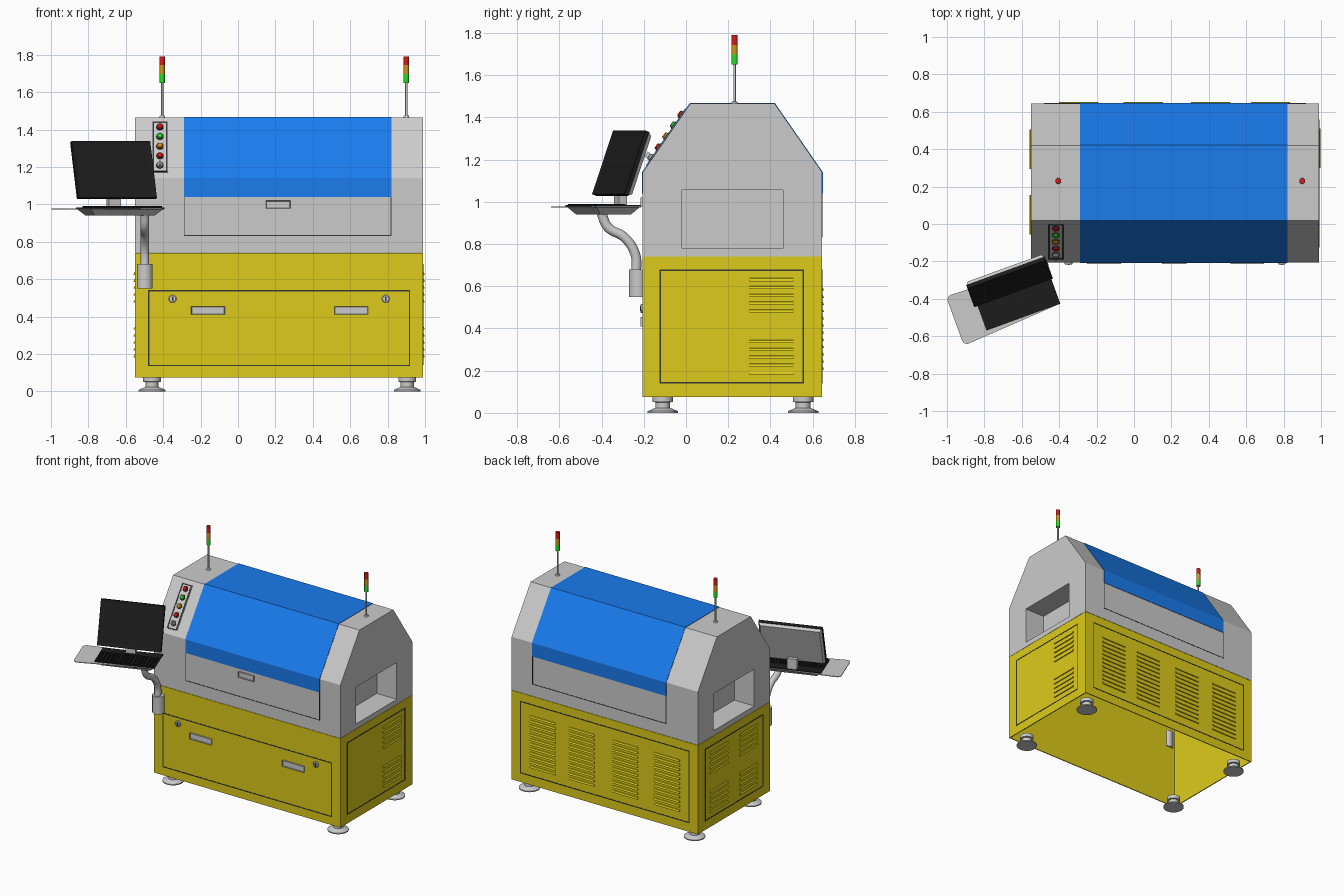
import bpy, bmesh, math
from mathutils import Matrix, Vector

if "Cube" in bpy.data.objects:
    bpy.data.objects.remove(bpy.data.objects["Cube"])

T = lambda x, y, z: Matrix.Translation((x, y, z))
R = lambda deg, axis: Matrix.Rotation(math.radians(deg), 4, axis)
I = Matrix.Identity(4)


def material(name, rgb):
    m = bpy.data.materials.new(name)
    m.diffuse_color = (*rgb, 1)
    m.use_nodes = True
    m.node_tree.nodes["Principled BSDF"].inputs["Base Color"].default_value = m.diffuse_color
    return m


YELLOW = material("yellow", (0.72, 0.60, 0.01))
BLUE = material("blue", (0.01, 0.20, 0.85))
BLACK = material("black", (0.012, 0.012, 0.012))
DARK = material("dark_seam", (0.04, 0.04, 0.04))
RED = material("red", (0.7, 0.01, 0.01))
GREEN = material("green", (0.02, 0.75, 0.02))
ORANGE = material("orange", (0.65, 0.3, 0.01))


def make(name, bm, mat=None, mtx=I, smooth=False):
    bmesh.ops.recalc_face_normals(bm, faces=bm.faces)
    me = bpy.data.meshes.new(name)
    bm.to_mesh(me)
    bm.free()
    me.transform(mtx)
    ob = bpy.data.objects.new(name, me)
    bpy.context.collection.objects.link(ob)
    if mat:
        me.materials.append(mat)
    if smooth:
        bpy.ops.object.select_all(action='DESELECT')
        ob.select_set(True)
        bpy.context.view_layer.objects.active = ob
        bpy.ops.object.shade_smooth_by_angle(angle=math.radians(35))
    return ob


def add_box(bm, x0, x1, y0, y1, z0, z1):
    m = T((x0+x1)/2, (y0+y1)/2, (z0+z1)/2) @ Matrix.Diagonal((x1-x0, y1-y0, z1-z0, 1))
    return bmesh.ops.create_cube(bm, size=1, matrix=m)["verts"]


def box(name, dims, mat=None, mtx=I, inset=None):
    """Box; inset=(width, depth) sinks a panel into its -y face."""
    bm = bmesh.new()
    add_box(bm, *dims)
    if inset:
        bm.normal_update()
        front = [f for f in bm.faces if f.normal.y < -0.9]
        bmesh.ops.inset_region(bm, faces=front, thickness=inset[0], depth=0)
        bmesh.ops.translate(bm, verts=front[0].verts, vec=(0, inset[1], 0))
    return make(name, bm, mat, mtx)


def add_prism(bm, pts, x0, x1):
    """(y, z) outline swept along x."""
    a, b = ([bm.verts.new((x, y, z)) for y, z in pts] for x in (x0, x1))
    n = len(pts)
    bm.faces.new(a)
    bm.faces.new(b)
    for i in range(n):
        bm.faces.new((a[i], a[(i+1) % n], b[(i+1) % n], b[i]))


def lathe(name, prof, mat=None, mtx=I, n=24):
    """(radius, height) profile turned about z."""
    bm = bmesh.new()
    rings = [[bm.verts.new((r*math.cos(2*math.pi*k/n), r*math.sin(2*math.pi*k/n), h))
              for k in range(n)] for r, h in prof]
    bm.faces.new(rings[0])
    bm.faces.new(rings[-1])
    for a, b in zip(rings, rings[1:]):
        for k in range(n):
            bm.faces.new((a[k], a[(k+1) % n], b[(k+1) % n], b[k]))
    return make(name, bm, mat, mtx, True)


def seam(name, mtx, x0, x1, z0, z1, w=0.007):
    """Dark rectangular door gap lying on a face."""
    bm = bmesh.new()
    for d in ((x0, x1, z0, z0+w), (x0, x1, z1-w, z1), (x0, x0+w, z0, z1), (x1-w, x1, z0, z1)):
        add_box(bm, d[0], d[1], -0.0015, 0.002, d[2], d[3])
    make(name, bm, DARK, mtx)


def louvres(name, mtx, cols, zs, w=0.21):
    bm = bmesh.new()
    for c in cols:
        for z in zs:
            sec = [(0.002, 0), (-0.008, 0), (-0.008, 0.004), (-0.004, 0.013), (0.002, 0.016)]
            add_prism(bm, [(y, z + h) for y, h in sec], c - w/2, c + w/2)
    make(name, bm, YELLOW, mtx)


# Face frames: local x along the face, -y outward, z up
FRONT = T(0, -0.205, 0)
BACK = T(0, 0.645, 0) @ R(180, 'Z')
RIGHT = T(0.99, 0, 0) @ R(90, 'Z')
LEFT = T(-0.55, 0, 0) @ R(-90, 'Z')
SLOPE = T(0, -0.205, 1.14) @ R(-34.7, 'X')
OUT = R(90, 'X')

# Cabinet: thin shell open underneath
bm = bmesh.new()
add_box(bm, -0.55, 0.99, -0.205, 0.645, 0.075, 0.74)
bm.normal_update()
bmesh.ops.delete(bm, geom=[f for f in bm.faces if f.normal.z < -0.9], context='FACES')
cab = make("cabinet", bm, YELLOW)
sol = cab.modifiers.new("wall", 'SOLIDIFY')
sol.thickness = 0.01
sol.offset = -1

# Upper housing with a pocket in each end
bm = bmesh.new()
add_prism(bm, [(-0.205, 0.742), (-0.205, 1.14), (0.02, 1.465), (0.42, 1.465),
               (0.645, 1.14), (0.645, 0.742)], -0.55, 0.99)
housing = make("upper_housing", bm)
bm = bmesh.new()
add_box(bm, -0.7, -0.385, -0.02, 0.46, 0.78, 1.055)
add_box(bm, 0.825, 1.1, -0.02, 0.46, 0.78, 1.055)
cutter = make("pocket_cutter", bm)
cutter.hide_render = True
mod = housing.modifiers.new("pockets", 'BOOLEAN')
mod.object = cutter
mod.operation = 'DIFFERENCE'
bpy.context.view_layer.objects.active = housing
bpy.ops.object.modifier_apply(modifier="pockets")
bpy.data.objects.remove(cutter)

# Blue lid wrapping over the housing
bm = bmesh.new()
add_prism(bm, [(-0.208, 1.04), (-0.208, 1.141), (0.0185, 1.468), (0.4215, 1.468),
               (0.648, 1.141), (0.648, 1.04)], -0.29, 0.82)
make("blue_lid", bm, BLUE)

# Door gaps
seam("front_upper_door_gap", FRONT, -0.29, 0.82, 0.83, 1.045, 0.005)
seam("back_upper_door_gap", BACK, -0.82, 0.29, 0.83, 1.045, 0.005)
seam("front_door_gap", FRONT, -0.48, 0.92, 0.135, 0.542)
seam("back_panel_gap", BACK, -0.92, 0.48, 0.14, 0.68)
seam("right_panel_gap", RIGHT, -0.125, 0.56, 0.14, 0.68)
seam("left_panel_gap", LEFT, -0.56, 0.125, 0.14, 0.68)

# Louvres
rows = [z0 + i*0.037 for z0 in (0.182, 0.475) for i in range(5)]
louvres("right_louvres", RIGHT, [0.405], rows)
louvres("left_louvres", LEFT, [-0.40, -0.05], rows)
louvres("back_louvres", BACK, [-0.73, -0.41, -0.05, 0.295], [0.205 + i*0.034 for i in range(12)])

# Handles and locks
for nm, x0, x1, z0, z1 in (("lid", 0.15, 0.28, 0.978, 1.02), ("left_door", -0.25, -0.07, 0.41, 0.455),
                           ("right_door", 0.515, 0.695, 0.41, 0.455)):
    box(nm + "_handle", (x0, x1, -0.01, 0.002, z0, z1), None, FRONT, inset=(0.005, 0.007))
for x in (-0.35, 0.79):
    lathe("door_lock", [(0.021, -0.002), (0.021, 0.008), (0.017, 0.011)], None, FRONT @ T(x, 0, 0.495) @ OUT)
    box("lock_slot", (x-0.004, x+0.004, -0.013, -0.009, 0.483, 0.507), DARK, FRONT)

# Levelling feet
for x in (-0.46, 0.905):
    for y in (-0.11, 0.555):
        lathe("foot", [(0.072, 0), (0.072, 0.008), (0.04, 0.022), (0.035, 0.024), (0.035, 0.05),
                       (0.048, 0.052), (0.048, 0.078)], None, T(x, y, 0), 32)

# Signal towers
for x in (-0.405, 0.90):
    lathe("tower_pole", [(0.016, 1.464), (0.013, 1.474), (0.006, 1.476), (0.006, 1.65)], None, T(x, 0.23, 0), 16)
    for nm, mat, z in (("green", GREEN, 1.65), ("orange", ORANGE, 1.697), ("red", RED, 1.743)):
        lathe("tower_lamp_" + nm, [(0.0145, z), (0.0145, z + 0.047)], mat, T(x, 0.23, 0), 20)

# Control panel with buttons on the front slope
box("button_panel", (-0.46, -0.375, -0.005, 0.002, 0.036, 0.365), None, SLOPE)
seam("button_panel_frame", SLOPE @ T(0, -0.005, 0), -0.458, -0.377, 0.038, 0.363, 0.009)
for mat, s in ((RED, 0.328), (GREEN, 0.266), (ORANGE, 0.203), (RED, 0.14), (None, 0.08)):
    m = SLOPE @ T(-0.4175, 0, s) @ OUT
    lathe("button_collar", [(0.02, 0), (0.02, 0.009)], DARK, m, 20)
    lathe("button", [(0.016, 0), (0.016, 0.016), (0.012, 0.02)], mat, m, 20)
box("key_switch", (-0.421, -0.414, -0.036, -0.018, 0.066, 0.094), None, SLOPE)

# Support arm
lathe("arm_socket", [(0.042, 0.55), (0.042, 0.68)], None, T(-0.498, -0.228, 0), 32)
cu = bpy.data.curves.new("support_arm", 'CURVE')
cu.dimensions = '3D'
cu.bevel_depth = 0.023
cu.bevel_resolution = 4
cu.use_fill_caps = True
path = [(-0.235, 0.66), (-0.24, 0.75), (-0.29, 0.83), (-0.37, 0.88), (-0.402, 0.95)]
sp = cu.splines.new('BEZIER')
sp.bezier_points.add(len(path) - 1)
for p, (y, z) in zip(sp.bezier_points, path):
    p.co = (-0.498, y, z)
    p.handle_left_type = p.handle_right_type = 'AUTO'
bpy.context.collection.objects.link(bpy.data.objects.new("support_arm", cu))

# Operator station, turned 20 degrees
ST = R(20, 'Z')
bm = bmesh.new()
add_box(bm, -1.077, -0.516, -0.30, -0.02, 0.973, 0.978)
for v in bm.verts:  # narrower behind the keyboard
    if v.co.x > -0.6:
        v.co.y = max(min(v.co.y, -0.04), -0.265)
corner = [e for e in bm.edges if all(v.co.x < -1 for v in e.verts)
          and abs(e.verts[0].co.z - e.verts[1].co.z) > 0.001]
bmesh.ops.bevel(bm, geom=corner, offset=0.03, segments=6, affect='EDGES', profile=0.5)
make("tray", bm, None, ST)
bm = bmesh.new()
for v in add_box(bm, -0.93, -0.522, -0.258, -0.045, 0.94, 0.973):
    if v.co.z < 0.95:  # tapered underside
        v.co.x += math.copysign(0.035, -0.726 - v.co.x)
        v.co.y += math.copysign(0.03, -0.15 - v.co.y)
make("tray_base", bm, None, ST)
box("keyboard", (-0.936, -0.516, -0.266, -0.04, 0.976, 0.984), BLACK, ST)
bm = bmesh.new()
for i in range(17):
    for j in range(6):
        x, y = -0.925 + i*0.0237, -0.258 + j*0.025
        add_box(bm, x, x + 0.019, y, y + 0.02, 0.983, 0.99)
make("keys", bm, BLACK, ST)

# Tilted monitor
MON = ST @ T(-0.731, -0.126, 1.036) @ R(-19.3, 'X')
box("monitor_bezel", (-0.224, 0.224, 0, 0.022, 0, 0.32), BLACK, MON, inset=(0.028, 0.004))
bm = bmesh.new()
for v in add_box(bm, -0.22, 0.22, 0.022, 0.042, 0.004, 0.316):
    if v.co.y > 0.03:
        v.co.x *= 0.95
        v.co.z = 0.16 + (v.co.z - 0.16)*0.94
make("monitor_back", bm, None, MON)
box("monitor_neck", (-0.765, -0.697, -0.085, -0.045, 0.98, 1.06), None, ST)
